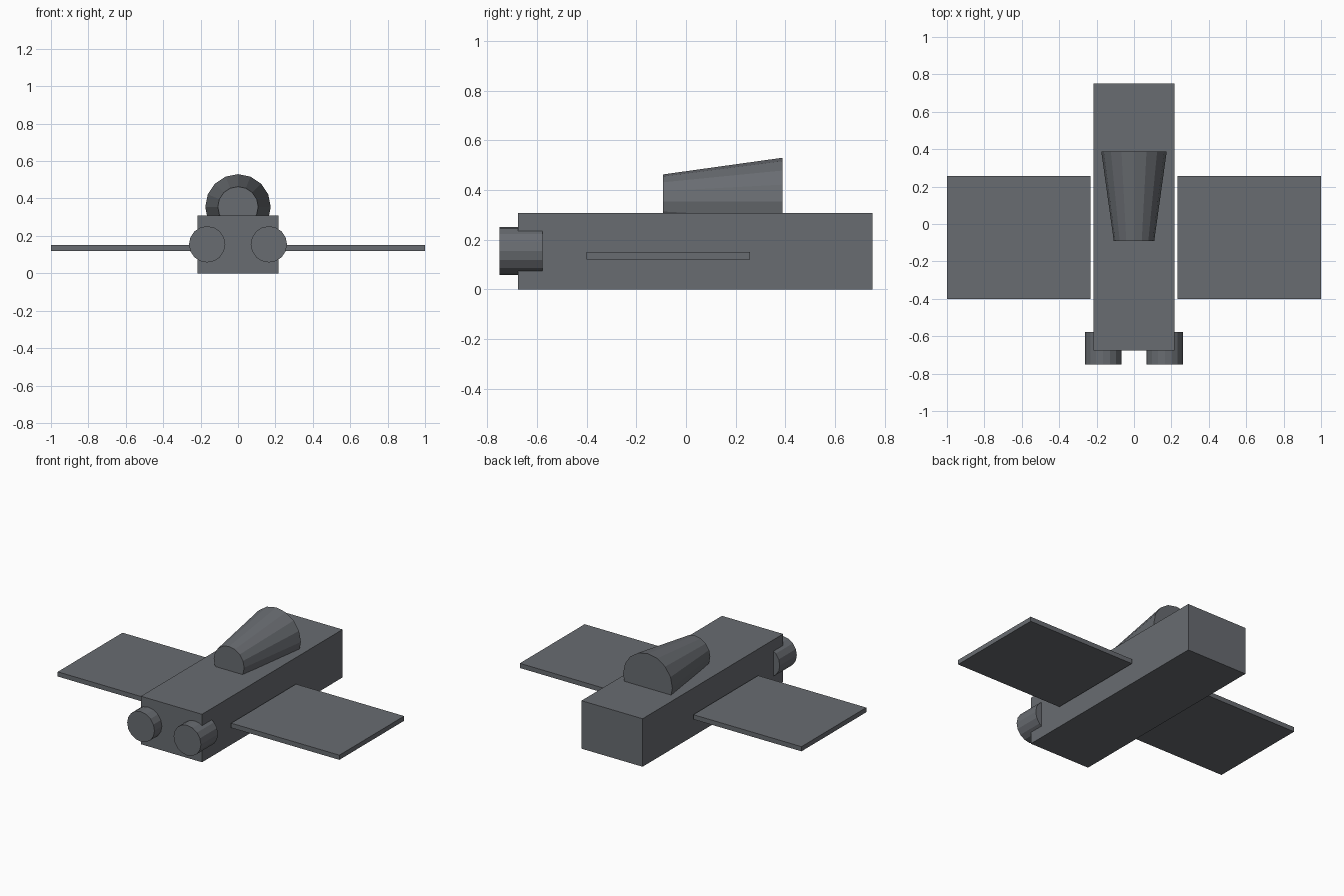
import bpy
import math

cube = bpy.data.objects.get("Cube")
if cube:
    bpy.data.objects.remove(cube, do_unlink=True)

grey = bpy.data.materials.new("slate_grey")
grey.use_nodes = True
colour = (0.14, 0.15, 0.165, 1)
grey.diffuse_color = colour
grey.node_tree.nodes["Principled BSDF"].inputs["Base Color"].default_value = colour


def finish(name):
    obj = bpy.context.object
    obj.name = name
    obj.data.materials.append(grey)
    bpy.ops.object.transform_apply(location=False, rotation=True, scale=True)
    return obj


def box(name, low, high):
    centre = [(a + b) / 2 for a, b in zip(low, high)]
    bpy.ops.mesh.primitive_cube_add(size=1, location=centre)
    bpy.context.object.scale = [b - a for a, b in zip(low, high)]
    return finish(name)


def tube(name, x, z, front, back, front_radius, back_radius):
    # Sixteen-sided cone or cylinder lying along y
    bpy.ops.mesh.primitive_cone_add(
        vertices=16, radius1=back_radius, radius2=front_radius,
        depth=back - front, location=(x, (front + back) / 2, z),
        rotation=(math.pi / 2, 0, 0))
    return finish(name)


# Fuselage and the tapered canopy sunk into its top
box("fuselage", (-0.217, -0.675, 0), (0.217, 0.75, 0.308))
tube("canopy", 0, 0.355, -0.092, 0.388, 0.108, 0.175)

# Wings stand just clear of the fuselage; engines are sunk into its front corners
for side, sign in (("left", 1), ("right", -1)):
    inner, outer = sorted((sign * 0.232, sign))
    box(side + "_wing", (inner, -0.4, 0.12), (outer, 0.257, 0.15))
    tube(side + "_engine", sign * 0.165, 0.155, -0.75, -0.577, 0.097, 0.097)
